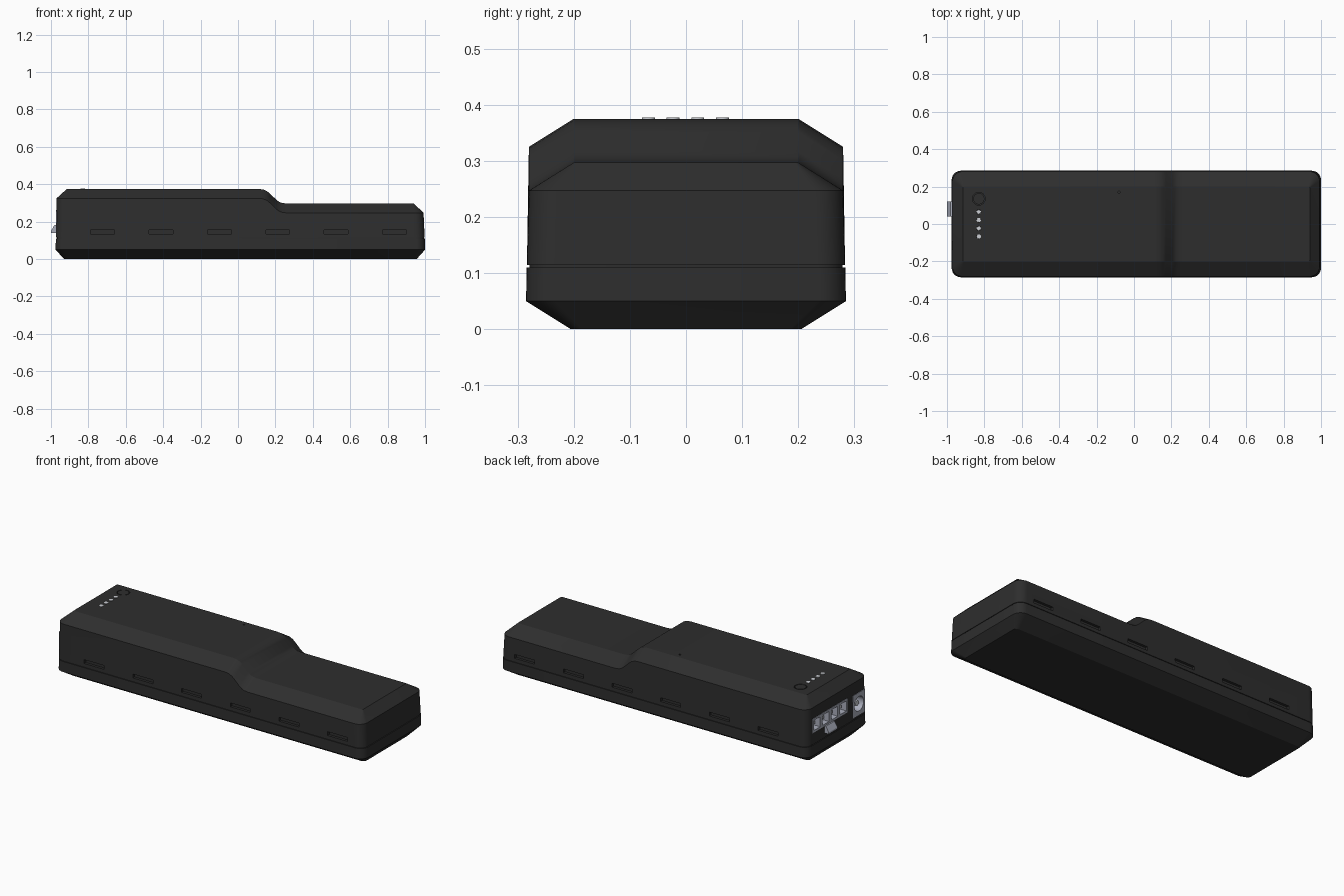
import bpy, bmesh, math
from mathutils import Matrix, Vector

if "Cube" in bpy.data.objects:
    bpy.data.objects.remove(bpy.data.objects["Cube"])


def material(name, rgb):
    m = bpy.data.materials.new(name)
    m.diffuse_color = (*rgb, 1)
    m.use_nodes = True
    m.node_tree.nodes["Principled BSDF"].inputs["Base Color"].default_value = m.diffuse_color
    return m


BLACK = material("black_plastic", (0.027, 0.027, 0.027))
GREY = material("pale_grey_plastic", (0.40, 0.42, 0.50))
LIGHT = material("light_metal", (0.62, 0.64, 0.68))


def finish(bm, name, mat):
    bmesh.ops.recalc_face_normals(bm, faces=bm.faces[:])
    me = bpy.data.meshes.new(name)
    bm.to_mesh(me)
    bm.free()
    me.materials.append(mat)
    ob = bpy.data.objects.new(name, me)
    bpy.context.collection.objects.link(ob)
    return ob


def add_box(bm, lo, hi):
    lo, hi = Vector(lo), Vector(hi)
    mat = Matrix.Translation((lo + hi) / 2) @ Matrix.Diagonal((*(hi - lo), 1))
    bmesh.ops.create_cube(bm, size=1, matrix=mat)


def add_cyl(bm, centre, r, depth, axis="Z", n=24):
    rot = Matrix.Rotation(math.pi / 2, 4, "Y") if axis == "X" else Matrix()
    bmesh.ops.create_cone(bm, cap_ends=True, segments=n, radius1=r, radius2=r,
                          depth=depth, matrix=Matrix.Translation(centre) @ rot)


def smooth(ob):
    bpy.ops.object.select_all(action="DESELECT")
    ob.select_set(True)
    bpy.context.view_layer.objects.active = ob
    bpy.ops.object.shade_smooth_by_angle(angle=math.radians(25))


def cut(ob, bm):
    cutter = finish(bm, "cutter", BLACK)
    cutter.hide_render = True
    mod = ob.modifiers.new("cut", "BOOLEAN")
    mod.operation, mod.solver, mod.object = "DIFFERENCE", "EXACT", cutter
    bpy.ops.object.select_all(action="DESELECT")
    ob.select_set(True)
    bpy.context.view_layer.objects.active = ob
    bpy.ops.object.modifier_apply(modifier=mod.name)
    bpy.data.objects.remove(cutter)


# Height of the top along x: high part, smooth step, low part
STEP = [(0.11, 0.375), (0.135, 0.372), (0.155, 0.363), (0.17, 0.351), (0.205, 0.317),
        (0.22, 0.306), (0.235, 0.300), (0.26, 0.297)]


def top(x):
    if x <= STEP[0][0]:
        return STEP[0][1]
    for (xa, za), (xb, zb) in zip(STEP, STEP[1:]):
        if x <= xb:
            return za + (zb - za) * (x - xa) / (xb - xa)
    return STEP[-1][1]


def ring(bm, z, hw, x0, x1, r, n=8):
    """Rounded rectangle; z is a number or a function of x."""
    pts = []
    for cx, start in ((x0 + r, 180), (x1 - r, 270)):
        if start == 270:
            pts += [(x, -hw) for x, _ in STEP]
        for i in range(n + 1):
            a = math.radians(start + 90 * i / n)
            pts.append((cx + r * math.cos(a), -hw + r + r * math.sin(a)))
    # the end points stay just off the back half
    loop = pts + [(x, -y) for x, y in reversed(pts)]
    return [bm.verts.new((x, y, z(x) if callable(z) else z)) for x, y in loop]


# Body: stacked outlines with a seam groove between lower and upper shell
bm = bmesh.new()
rings = [ring(bm, *a) for a in (
    (0.0, 0.205, -0.930, 0.955, 0.020),
    (0.05, 0.285, -0.975, 1.000, 0.050),
    (0.110, 0.284, -0.974, 0.999, 0.050),
    (0.110, 0.279, -0.969, 0.994, 0.045),
    (0.114, 0.279, -0.969, 0.994, 0.045),
    (0.114, 0.2835, -0.974, 0.998, 0.050),
    (lambda x: top(x) - 0.05, 0.280, -0.970, 0.992, 0.050),
    (top, 0.200, -0.915, 0.940, 0.006))]
count = len(rings[0])
for lo, hi in zip(rings, rings[1:]):
    for i in range(count):
        j = (i + 1) % count
        bm.faces.new((lo[i], lo[j], hi[j], hi[i]))
for cap in (rings[0], rings[-1]):
    for i in range(count // 2 - 1):
        bm.faces.new((cap[i], cap[i + 1], cap[count - 2 - i], cap[count - 1 - i]))
body = finish(bm, "body", BLACK)

# Openings: side vents, port recesses, button well, light holes, pinhole
BTN = (-0.83, 0.135)
LEDS = [(-0.83, y) for y in (0.065, 0.021, -0.023, -0.067)]
CON = (-0.09, 0.23, 0.18, 0.262)    # y0, y1, z0, z1
JACK = (-0.25, -0.14, 0.125, 0.255)
bm = bmesh.new()
for i in range(6):
    x = -0.725 + 0.3125 * i
    for s in (-1, 1):
        ys = sorted((s * 0.268, s * 0.32))
        add_box(bm, (x - 0.064, ys[0], 0.134), (x + 0.064, ys[1], 0.156))
for y0, y1, z0, z1 in (CON, JACK):
    add_box(bm, (-1.05, y0, z0), (-0.88, y1, z1))
add_cyl(bm, (*BTN, 0.385), 0.034, 0.04, n=32)
for p in LEDS:
    add_cyl(bm, (*p, 0.385), 0.012, 0.04, n=16)
add_cyl(bm, (-0.08, 0.17, 0.385), 0.006, 0.04, n=12)
cut(body, bm)
smooth(body)

# Button and indicator lights
bm = bmesh.new()
add_cyl(bm, (*BTN, 0.3695), 0.030, 0.011, n=32)
smooth(finish(bm, "button", BLACK))
bm = bmesh.new()
for p in LEDS:
    add_cyl(bm, (*p, 0.371), 0.0115, 0.012, n=16)
smooth(finish(bm, "indicator_lights", LIGHT))

# Four-way power connector with open cells
y0, y1, z0, z1 = CON
bm = bmesh.new()
add_box(bm, (-0.974, y0, z0), (-0.88, y1, z1))
connector = finish(bm, "power_connector", GREY)
pitch = (y1 - y0) / 4
cells = [y0 + pitch * (i + 0.5) for i in range(4)]
bm = bmesh.new()
for y in cells:
    add_box(bm, (-1.0, y - 0.029, z0 + 0.012), (-0.91, y + 0.029, z1 - 0.012))
cut(connector, bm)
bm = bmesh.new()
for y in cells:
    add_box(bm, (-0.955, y - 0.009, 0.212), (-0.909, y + 0.009, 0.230))
finish(bm, "connector_pins", LIGHT)

# Connector latch: sloped wedge below the cells
bm = bmesh.new()
prof = [(-0.965, 0.181), (-0.982, 0.181), (-1.0, 0.150), (-1.0, 0.140), (-0.965, 0.140)]
face = bm.faces.new([bm.verts.new((x, 0.04, z)) for x, z in prof])
ext = bmesh.ops.extrude_face_region(bm, geom=[face])
bmesh.ops.translate(bm, vec=(0, 0.08, 0),
                    verts=[v for v in ext["geom"] if isinstance(v, bmesh.types.BMVert)])
finish(bm, "connector_latch", GREY)

# Round barrel jack in a square housing
y0, y1, z0, z1 = JACK
yc, zc = (y0 + y1) / 2, (z0 + z1) / 2
bm = bmesh.new()
add_box(bm, (-0.974, y0, z0), (-0.88, y1, z1))
jack = finish(bm, "barrel_jack", GREY)
bm = bmesh.new()
add_cyl(bm, (-0.96, yc, zc), 0.042, 0.10, "X")
cut(jack, bm)
smooth(jack)
bm = bmesh.new()
add_cyl(bm, (-0.935, yc, zc), 0.016, 0.055, "X", 16)
smooth(finish(bm, "jack_pin", LIGHT))
